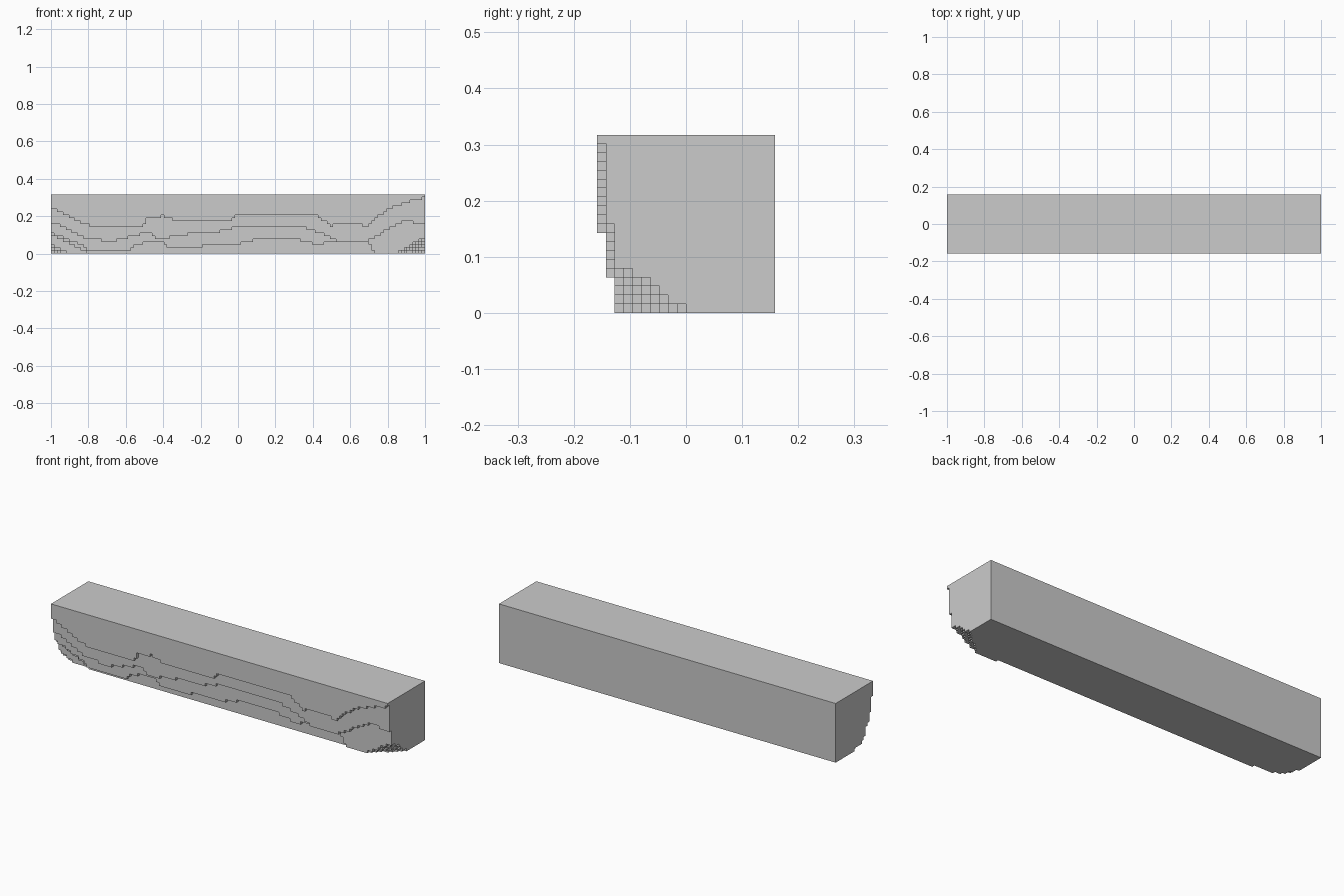
import bpy, bmesh, math

if "Cube" in bpy.data.objects:
    bpy.data.objects.remove(bpy.data.objects["Cube"])

NX, NY, NZ = 126, 20, 20
S = 2.0 / NX

# Step contours on the front face (x, z), each one cell deeper below it
LINES = [
    [(-1, .24), (-.95, .225), (-.9, .19), (-.78, .145), (-.51, .145), (-.48, .19), (-.4, .2),
     (-.35, .18), (-.03, .18), (0, .21), (.42, .21), (.49, .15), (.65, .16), (.69, .145),
     (.8, .24), (.9, .27), (1, .3)],
    [(-1, .165), (-.95, .15), (-.88, .11), (-.8, .08), (-.68, .065), (-.56, .095), (-.48, .11),
     (-.41, .07), (-.33, .1), (-.13, .11), (0, .145), (.33, .145), (.45, .11), (.53, .07),
     (.69, .065), (.8, .13), (.85, .16), (.9, .18), (.96, .16), (1, .16)],
    [(-1, .11), (-.92, .08), (-.85, .05), (-.8, .02), (-.58, .02), (-.55, .05), (-.4, .07),
     (-.38, .033), (-.2, .035), (-.17, .05), (0, .05), (.12, .08), (.3, .08), (.42, .05),
     (.54, .065), (.68, .065), (.71, .04), (.74, 0), (1, 0)],
]


def height(line, x):
    for (x0, z0), (x1, z1) in zip(line, line[1:]):
        if x <= x1:
            return z0 + (z1 - z0) * (x - x0) / (x1 - x0)
    return line[-1][1]


def depth(i, k):
    """Number of cells eroded from the front at column i, row k."""
    if not (0 <= i < NX and 0 <= k < NZ):
        return NY
    x, z = (i + .5) * S - 1, (k + .5) * S
    d = sum(z < height(line, x) for line in LINES)
    # chipped lower corners
    s = i + 2 * k
    if s < 12:
        d = max(d, round(4 + 6 * math.exp(-s / 2) - .045 * s))
    return max(d, round(10 - .9 * (NX - 1 - i) - 1.5 * k))


bm = bmesh.new()
verts = {}


def quad(*pts):
    vs = []
    for p in pts:
        if p not in verts:
            verts[p] = bm.verts.new((p[0] * S - 1, (p[1] - NY / 2) * S, p[2] * S))
        vs.append(verts[p])
    bm.faces.new(vs)


for i in range(NX):
    for k in range(NZ):
        d = depth(i, k)
        a, b = i + 1, k + 1
        # stepped front and flat back
        quad((i, d, k), (a, d, k), (a, d, b), (i, d, b))
        quad((i, NY, k), (i, NY, b), (a, NY, b), (a, NY, k))
        # step walls, ends, top and underside
        for j in range(d, depth(i - 1, k)):
            quad((i, j, k), (i, j, b), (i, j + 1, b), (i, j + 1, k))
        for j in range(d, depth(i + 1, k)):
            quad((a, j, k), (a, j + 1, k), (a, j + 1, b), (a, j, b))
        for j in range(d, depth(i, k - 1)):
            quad((i, j, k), (i, j + 1, k), (a, j + 1, k), (a, j, k))
        for j in range(d, depth(i, k + 1)):
            quad((i, j, b), (a, j, b), (a, j + 1, b), (i, j + 1, b))

# Merge coplanar cells into large flat faces
bmesh.ops.dissolve_limit(bm, angle_limit=.01, verts=bm.verts[:], edges=bm.edges[:])
mesh = bpy.data.meshes.new("eroded_beam")
bm.to_mesh(mesh)
bm.free()
beam = bpy.data.objects.new("eroded_beam", mesh)
bpy.context.collection.objects.link(beam)
